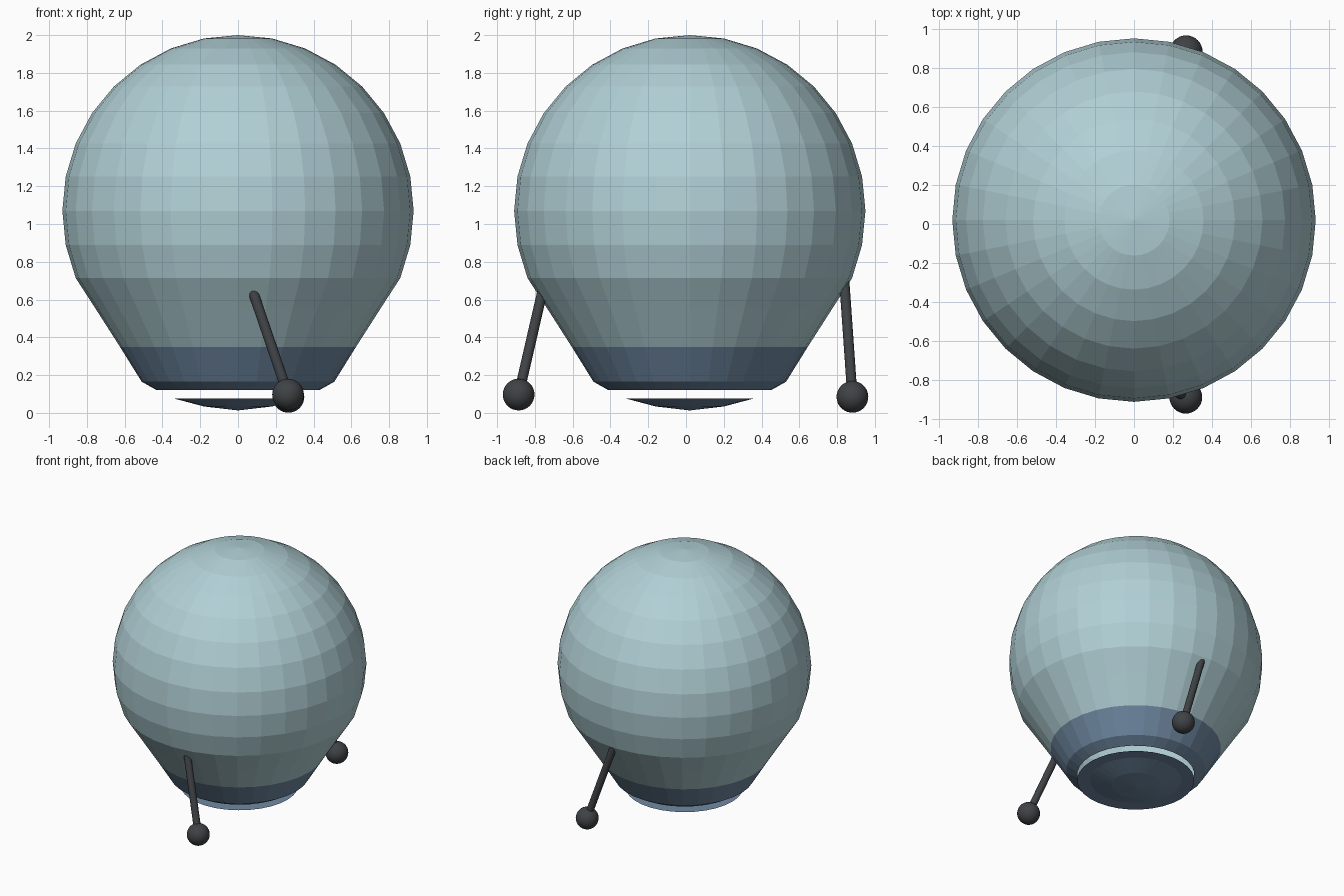
import bpy, bmesh, math
from mathutils import Vector

if "Cube" in bpy.data.objects:
    bpy.data.objects.remove(bpy.data.objects["Cube"])

SEG = 32
CY = 0.02      # body axis sits slightly behind the origin


def mat(name, rgb):
    m = bpy.data.materials.new(name)
    m.diffuse_color = (*rgb, 1)
    m.use_nodes = True
    m.node_tree.nodes["Principled BSDF"].inputs["Base Color"].default_value = m.diffuse_color
    return m


TEAL = mat("pale teal", (0.44, 0.63, 0.67))
BLUE = mat("slate blue", (0.16, 0.25, 0.36))
DARK = mat("charcoal", (0.05, 0.055, 0.06))


def finish(bm, name, mats):
    me = bpy.data.meshes.new(name)
    bm.to_mesh(me)
    bm.free()
    for m in mats:
        me.materials.append(m)
    ob = bpy.data.objects.new(name, me)
    bpy.context.collection.objects.link(ob)
    return ob


def lathe(name, profile, mats, band_z=None):
    """Spin (radius, z) points, top to bottom, around the body axis."""
    bm = bmesh.new()
    rings = []
    for r, z in profile:
        if r == 0:
            rings.append([bm.verts.new((0, CY, z))] * SEG)
        else:
            rings.append([bm.verts.new((r * math.cos(2 * math.pi * i / SEG),
                                        CY + r * math.sin(2 * math.pi * i / SEG), z))
                          for i in range(SEG)])
    for a, b in zip(rings, rings[1:]):
        for i in range(SEG):
            j = (i + 1) % SEG
            f = bm.faces.new(dict.fromkeys((a[i], b[i], b[j], a[j])))
            if band_z is not None and f.calc_center_median().z < band_z:
                f.material_index = 1
    return finish(bm, name, mats)


# Body: round upper sphere, tapering to an open lower rim with a blue band
R, CZ = 0.93, 1.07
profile = [(R * math.sin(math.pi * k / 16) if k else 0, CZ + R * math.cos(math.pi * k / 16))
           for k in range(11)]
profile += [(0.753, 0.55), (0.625, 0.35), (0.51, 0.165), (0.43, 0.12)]
lathe("body", profile, [TEAL, BLUE], 0.35)

# Shallow base dish hanging just under the open rim
lathe("base_dish", [(0.43, 0.075), (0.335, 0.075), (0.18, 0.034), (0, 0.013)][::1], [BLUE])


def leg(name, foot, top):
    foot, top = Vector(foot), Vector(top)
    d = top - foot
    end = top + d * 0.06         # sink the rod into the body
    # Rod
    bm = bmesh.new()
    bmesh.ops.create_cone(bm, cap_ends=True, segments=20, radius1=0.027, radius2=0.027,
                          depth=(end - foot).length)
    rod = finish(bm, name + "_rod", [DARK])
    rod.location = (foot + end) / 2
    rod.rotation_euler = d.to_track_quat('Z', 'Y').to_euler()
    # Ball foot
    bm = bmesh.new()
    bmesh.ops.create_uvsphere(bm, u_segments=32, v_segments=16, radius=0.084)
    ball = finish(bm, name + "_ball", [DARK])
    ball.location = foot
    for ob in (rod, ball):
        bpy.ops.object.select_all(action='DESELECT')
        ob.select_set(True)
        bpy.context.view_layer.objects.active = ob
        bpy.ops.object.shade_smooth_by_angle(angle=math.radians(40))


leg("front_leg", (0.265, -0.886, 0.097), (0.09, -0.768, 0.61))
leg("back_leg", (0.267, 0.881, 0.085), (0.07, 0.84, 0.67))
